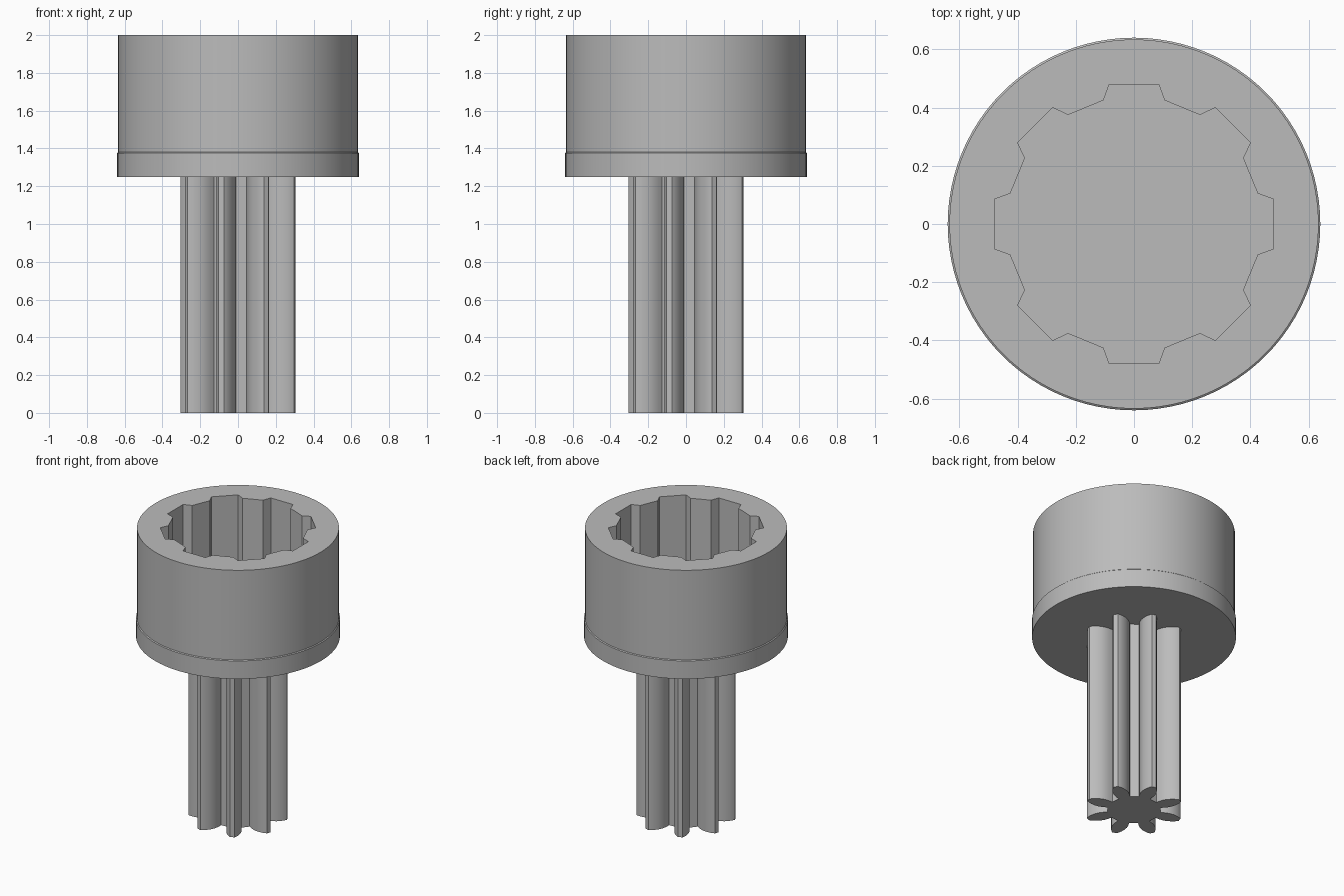
import bpy, bmesh, math
from mathutils import Matrix, Vector

cube = bpy.data.objects.get("Cube")
if cube:
    bpy.data.objects.remove(cube, do_unlink=True)

grey = bpy.data.materials.new("plain grey")
grey.use_nodes = True
colour = (0.5, 0.5, 0.5, 1)
grey.diffuse_color = colour
grey.node_tree.nodes["Principled BSDF"].inputs["Base Color"].default_value = colour

SPLINES = 8


def repeat_outline(points, start):
    """Repeat one (radial, sideways) spline outline around the axis."""
    result = []
    for i in range(SPLINES):
        turn = Matrix.Rotation(start + i * math.tau / SPLINES, 2)
        result += [turn @ Vector(p) for p in points]
    return result


def circle(radius, count=96):
    return [Vector((radius, 0)) @ Matrix.Rotation(-i * math.tau / count, 2)
            for i in range(count)]


def ring(bm, outline, z):
    return [bm.verts.new((p.x, p.y, z)) for p in outline]


def skin(bm, low, high):
    n = len(low)
    for i in range(n):
        j = (i + 1) % n
        bm.faces.new((low[i], low[j], high[j], high[i]))


def loop_edges(bm, verts):
    return [bm.edges.get((v, verts[i - 1])) for i, v in enumerate(verts)]


def finish(bm, name):
    bmesh.ops.recalc_face_normals(bm, faces=bm.faces)
    mesh = bpy.data.meshes.new(name)
    bm.to_mesh(mesh)
    bm.free()
    mesh.materials.append(grey)
    obj = bpy.data.objects.new(name, mesh)
    bpy.context.collection.objects.link(obj)
    bpy.ops.object.select_all(action='DESELECT')
    obj.select_set(True)
    bpy.context.view_layer.objects.active = obj
    bpy.ops.object.shade_smooth_by_angle(angle=math.radians(30))


# Socket head: collar, slightly narrower barrel, rim and splined pocket
bm = bmesh.new()
levels = [(0.64, 1.25), (0.64, 1.375), (0.634, 1.38), (0.634, 2.0)]
rings = [ring(bm, circle(r), z) for r, z in levels]
for low, high in zip(rings, rings[1:]):
    skin(bm, low, high)
bm.faces.new(rings[0])
notch = [(0.425, -0.105), (0.48, -0.085), (0.48, 0.085), (0.425, 0.105)]
pocket = repeat_outline(notch, 0)
floor = ring(bm, pocket, 1.38)
mouth = ring(bm, pocket, 2.0)
skin(bm, floor, mouth)
bm.faces.new(floor)
bmesh.ops.triangle_fill(bm, use_beauty=True, normal=(0, 0, 1),
                        edges=loop_edges(bm, rings[-1]) + loop_edges(bm, mouth))
finish(bm, "socket_head")

# Splined shaft: bulging teeth with narrow flat tips
flank = [(0.165, 0.037), (0.19, 0.044), (0.22, 0.048), (0.25, 0.045),
         (0.28, 0.035), (0.3, 0.024), (0.312, 0.014)]
tooth = [(r, -w) for r, w in flank] + flank[::-1]
outline = repeat_outline(tooth, math.radians(-16.5))
bm = bmesh.new()
bottom = ring(bm, outline, 0)
skin(bm, bottom, ring(bm, outline, 1.26))
bm.faces.new(bottom)
finish(bm, "splined_shaft")
